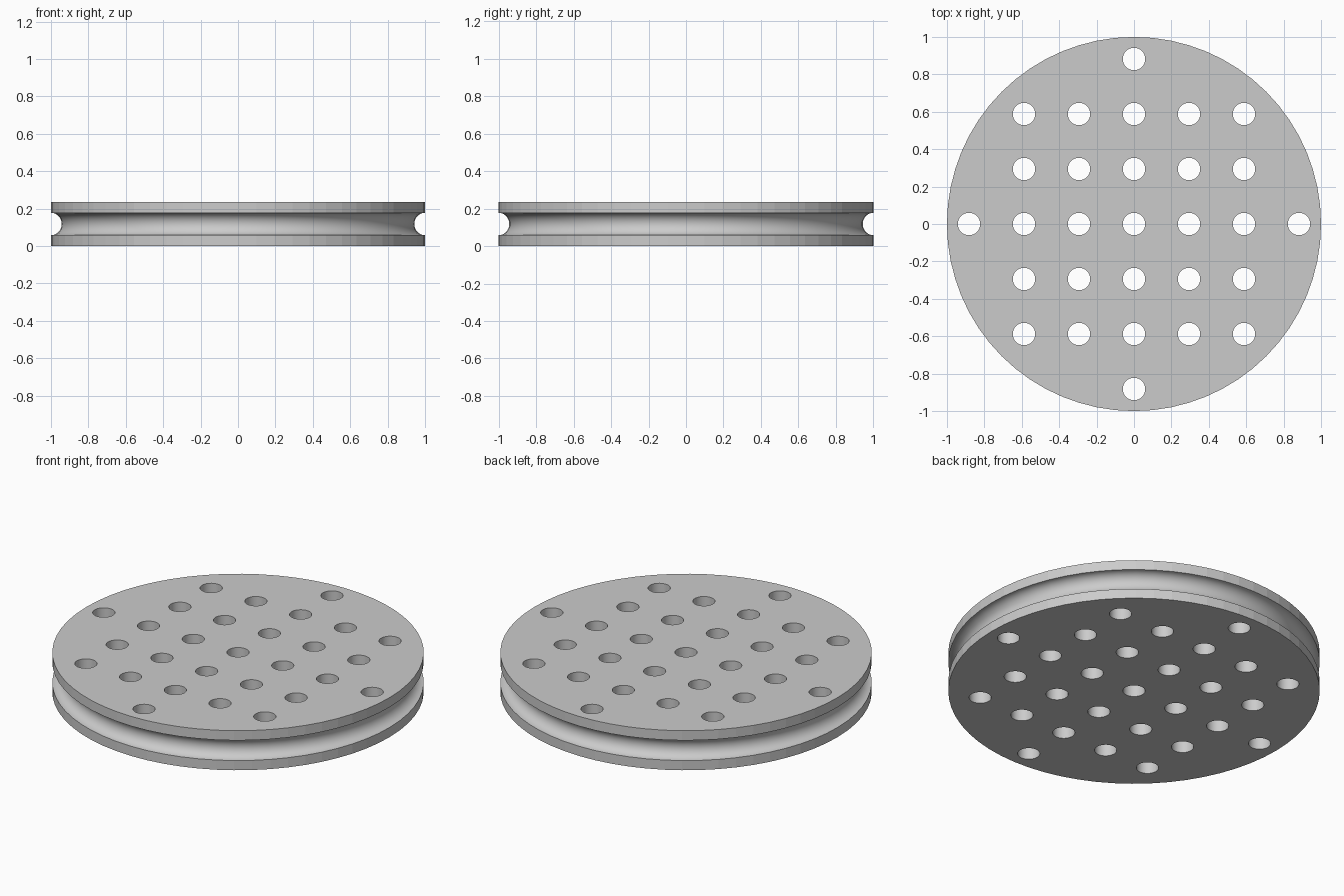
import bpy, bmesh
from math import sin, cos, pi, radians
from mathutils import Matrix, Vector

cube = bpy.data.objects.get("Cube")
if cube:
    bpy.data.objects.remove(cube, do_unlink=True)

HEIGHT = 0.235
GROOVE_DEPTH, GROOVE_HALF = 0.057, 0.06
SIDES, GROOVE_STEPS = 64, 16
PITCH, HOLE_RADIUS = 0.294, 0.06

grey = bpy.data.materials.new("plain grey")
grey.use_nodes = True
colour = (0.6, 0.6, 0.6, 1)
grey.diffuse_color = colour
grey.node_tree.nodes["Principled BSDF"].inputs["Base Color"].default_value = colour


def make_object(name, bm):
    bmesh.ops.recalc_face_normals(bm, faces=bm.faces)
    mesh = bpy.data.meshes.new(name)
    bm.to_mesh(mesh)
    bm.free()
    mesh.materials.append(grey)
    obj = bpy.data.objects.new(name, mesh)
    bpy.context.collection.objects.link(obj)
    return obj


# Pulley disc: rim bands with a half-round groove, turned about z
profile = [(1, 0)]
for i in range(GROOVE_STEPS + 1):
    a = pi * i / GROOVE_STEPS
    profile.append((1 - GROOVE_DEPTH * sin(a), HEIGHT / 2 - GROOVE_HALF * cos(a)))
profile.append((1, HEIGHT))

bm = bmesh.new()
rings = [[bm.verts.new((r * cos(2 * pi * k / SIDES), r * sin(2 * pi * k / SIDES), z))
          for k in range(SIDES)] for r, z in profile]
for low, high in zip(rings, rings[1:]):
    for k in range(SIDES):
        n = (k + 1) % SIDES
        bm.faces.new((low[k], low[n], high[n], high[k]))
bm.faces.new(rings[0])
bm.faces.new(rings[-1])
disc = make_object("pulley_disc", bm)

# Hole pattern: a five by five grid plus one hole at each end of the two axes
spots = [(i, j) for i in range(-2, 3) for j in range(-2, 3)]
spots += [(3, 0), (-3, 0), (0, 3), (0, -3)]
bm = bmesh.new()
for i, j in spots:
    bmesh.ops.create_cone(bm, cap_ends=True, segments=32, radius1=HOLE_RADIUS,
                          radius2=HOLE_RADIUS, depth=1,
                          matrix=Matrix.Translation((i * PITCH, j * PITCH, HEIGHT / 2)))
cutter = make_object("hole_cutter", bm)
cutter.hide_render = True

cut = disc.modifiers.new("holes", 'BOOLEAN')
cut.operation = 'DIFFERENCE'
cut.solver = 'EXACT'
cut.object = cutter
bpy.context.view_layer.objects.active = disc
disc.select_set(True)
cutter.select_set(False)
bpy.ops.object.modifier_apply(modifier=cut.name)
bpy.data.objects.remove(cutter, do_unlink=True)

# Smooth groove and hole walls, flat rim facets
bpy.ops.object.shade_smooth_by_angle(angle=radians(30))
for face in disc.data.polygons:
    if Vector(face.center[:2]).length > 0.99 and abs(face.normal.z) < 0.01:
        face.use_smooth = False
